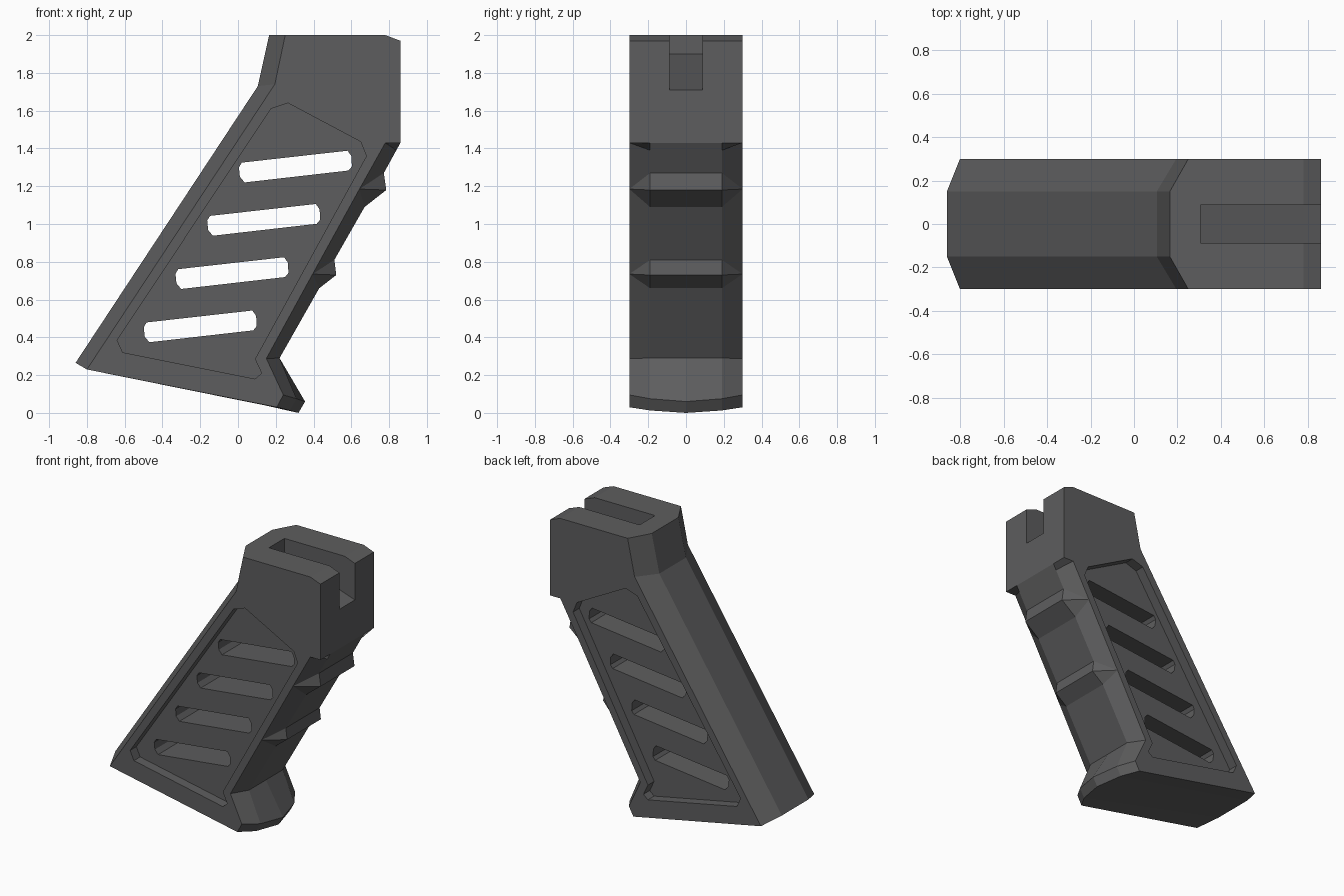
import bpy
import bmesh

if "Cube" in bpy.data.objects:
    bpy.data.objects.remove(bpy.data.objects["Cube"], do_unlink=True)

HALF = 0.3      # half width of the grip
BACK = 0.15     # half width of the flat back
FRONT = 0.19    # half width of the flat front

charcoal = bpy.data.materials.new("charcoal grey")
charcoal.use_nodes = True
colour = (0.11, 0.11, 0.112, 1)
charcoal.diffuse_color = colour
charcoal.node_tree.nodes["Principled BSDF"].inputs["Base Color"].default_value = colour


def new_object(name, bm):
    bmesh.ops.recalc_face_normals(bm, faces=bm.faces[:])
    mesh = bpy.data.meshes.new(name)
    bm.to_mesh(mesh)
    bm.free()
    mesh.materials.append(charcoal)
    obj = bpy.data.objects.new(name, mesh)
    bpy.context.collection.objects.link(obj)
    return obj


def prism(name, outline, y0, y1):
    """Side outline in x, z pushed from y0 to y1."""
    bm = bmesh.new()
    face = bm.faces.new([bm.verts.new((x, y0, z)) for x, z in outline])
    moved = bmesh.ops.extrude_face_region(bm, geom=[face])["geom"]
    verts = [v for v in moved if isinstance(v, bmesh.types.BMVert)]
    bmesh.ops.translate(bm, verts=verts, vec=(0, y1 - y0, 0))
    return new_object(name, bm)


def cut(target, cutter):
    mod = target.modifiers.new("cut", "BOOLEAN")
    mod.operation = "DIFFERENCE"
    mod.solver = "EXACT"
    mod.object = cutter
    bpy.context.view_layer.objects.active = target
    bpy.ops.object.modifier_apply(modifier=mod.name)
    bpy.data.objects.remove(cutter, do_unlink=True)


def ridge(bottom, tip, top, side):
    """Finger ridge whose ends run to one point on the side edge."""
    return [(FRONT, p, side, p) for p in (bottom, tip, top)]


# Stations round the profile: flat half width, flat point, side point, centre point
stations = [
    (BACK, (0.165, 2.0), (0.25, 2.0), (0.165, 2.0)),
    (BACK, (0.105, 1.73), (0.195, 1.74), (0.105, 1.73)),
    (BACK, (-0.86, 0.265), (-0.80, 0.23), (-0.86, 0.265)),
    # flared toe
    (FRONT, (0.275, 0.013), (0.205, 0.03), (0.32, 0.0)),
    (FRONT, (0.31, 0.075), (0.24, 0.095), (0.355, 0.06)),
    (FRONT, (0.22, 0.29), (0.15, 0.288), (0.22, 0.29)),
    # finger ridges
    *ridge((0.43, 0.66), (0.52, 0.73), (0.51, 0.81), (0.395, 0.735)),
    *ridge((0.67, 1.09), (0.785, 1.18), (0.772, 1.27), (0.643, 1.185)),
    # overhang and head
    (FRONT, (0.838, 1.39), (0.78, 1.43), (0.838, 1.39)),
    (FRONT, (0.86, 1.43), (0.86, 1.43), (0.86, 1.43)),
    (FRONT, (0.86, 1.97), (0.86, 1.97), (0.86, 1.97)),
    (FRONT, (0.78, 2.0), (0.78, 2.0), (0.78, 2.0)),
]

# Grip body: five lengthwise layers joined round the profile
bm = bmesh.new()
cache = {}


def vert(point, y):
    key = (point[0], y, point[1])
    if key not in cache:
        cache[key] = bm.verts.new(key)
    return cache[key]


rows = [[vert(side, -HALF), vert(flat, -w), vert(mid, 0), vert(flat, w), vert(side, HALF)]
        for w, flat, side, mid in stations]
for a, b in zip(rows, rows[1:] + rows[:1]):
    for i in range(4):
        corners = list(dict.fromkeys((a[i], a[i + 1], b[i + 1], b[i])))
        if len(corners) > 2:
            bm.faces.new(corners)
for i in (0, -1):
    bm.faces.new(list(dict.fromkeys(row[i] for row in rows)))
bmesh.ops.dissolve_limit(bm, angle_limit=0.002, verts=bm.verts[:], edges=bm.edges[:])
grip = new_object("grip_body", bm)

# Sunken side panels
panel = [(0.175, 1.61), (0.265, 1.64), (0.65, 1.435), (0.68, 1.36), (0.09, 0.285),
         (0.125, 0.21), (0.09, 0.18), (-0.61, 0.32), (-0.64, 0.385)]
for s in (-1, 1):
    cut(grip, prism("panel_cutter", panel, s * (HALF - 0.07), s * (HALF + 0.1)))

# Four slanted slots right through
slot = [(0.02, 1.325), (0.58, 1.388), (0.6, 1.36), (0.603, 1.305),
        (0.585, 1.283), (0.035, 1.22), (0.01, 1.25), (0.005, 1.3)]
for i in range(4):
    shifted = [(x - 0.168 * i, z - 0.282 * i) for x, z in slot]
    cut(grip, prism("slot_cutter", shifted, -1, 1))

# Mounting channel in the top, with a sloping floor
channel = [(0.305, 2.1), (0.305, 1.9), (0.86, 1.71), (1.0, 1.662), (1.0, 2.1)]
cut(grip, prism("channel_cutter", channel, -0.087, 0.087))
